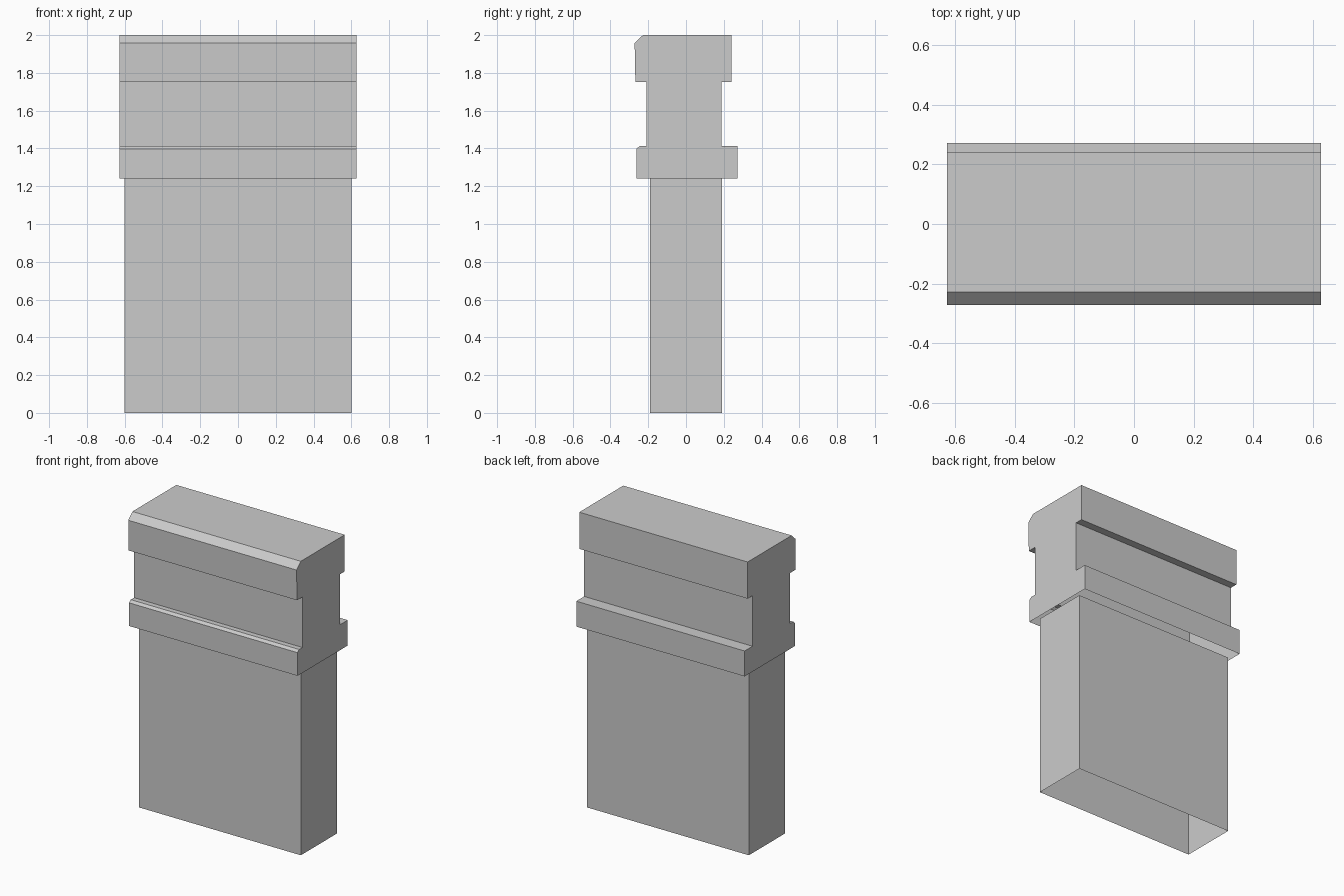
import bpy
import bmesh

cube = bpy.data.objects.get("Cube")
if cube:
    bpy.data.objects.remove(cube, do_unlink=True)

grey = bpy.data.materials.new("plain grey")
grey.use_nodes = True
grey.diffuse_color = (0.6, 0.6, 0.6, 1)
grey.node_tree.nodes["Principled BSDF"].inputs["Base Color"].default_value = (0.6, 0.6, 0.6, 1)


def make_object(name, bm):
    bmesh.ops.recalc_face_normals(bm, faces=bm.faces)
    mesh = bpy.data.meshes.new(name)
    bm.to_mesh(mesh)
    bm.free()
    mesh.materials.append(grey)
    obj = bpy.data.objects.new(name, mesh)
    bpy.context.collection.objects.link(obj)
    return obj


def extrude_shell(name, outline, direction, open_faces):
    """Extrude a closed outline, then drop the faces that are left open."""
    bm = bmesh.new()
    face = bm.faces.new([bm.verts.new(p) for p in outline])
    result = bmesh.ops.extrude_face_region(bm, geom=[face], use_keep_orig=True)
    moved = [v for v in result["geom"] if isinstance(v, bmesh.types.BMVert)]
    bmesh.ops.translate(bm, verts=moved, vec=direction)
    bmesh.ops.recalc_face_normals(bm, faces=bm.faces)
    bm.normal_update()
    opened = [f for f in bm.faces if open_faces(f)]
    bmesh.ops.delete(bm, geom=opened, context="FACES_ONLY")
    return make_object(name, bm)


# Shaft: a hollow rectangular sleeve, open at both ends
shaft_top = 1.242
hx, hy = 0.602, 0.191
extrude_shell(
    "shaft",
    [(-hx, -hy, 0), (hx, -hy, 0), (hx, hy, 0), (-hx, hy, 0)],
    (0, 0, shaft_top),
    lambda f: abs(f.normal.z) > 0.9,
)

# Moulded cap: side profile (y, z) swept across the width, open underneath
half_width = 0.627
profile = [
    (-0.262, shaft_top), (-0.262, 1.398), (-0.245, 1.413), (-0.21, 1.413),
    (-0.21, 1.753), (-0.268, 1.753), (-0.272, 1.958), (-0.228, 2.0),
    (0.24, 2.0), (0.24, 1.753), (0.188, 1.753), (0.188, 1.413),
    (0.272, 1.413), (0.272, shaft_top),
]
extrude_shell(
    "moulded_cap",
    [(-half_width, y, z) for y, z in profile],
    (2 * half_width, 0, 0),
    lambda f: f.calc_center_median().z < shaft_top + 0.001,
)
